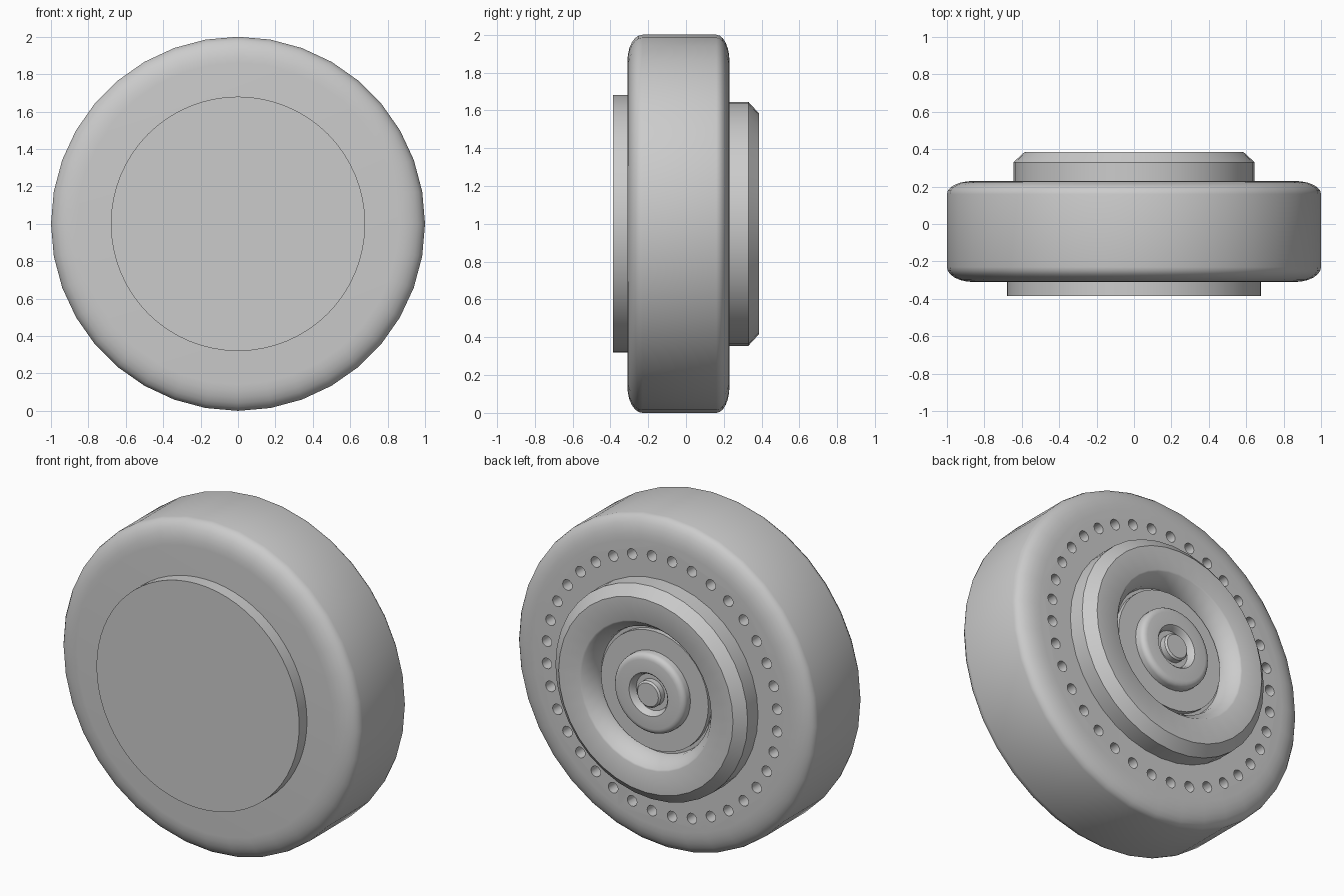
import bpy
import bmesh
import math
from mathutils import Matrix, Vector

cube = bpy.data.objects.get("Cube")
if cube:
    bpy.data.objects.remove(cube)

GREY = (0.6, 0.6, 0.6, 1.0)
mat = bpy.data.materials.new("plain_grey")
mat.use_nodes = True
mat.diffuse_color = GREY
mat.node_tree.nodes["Principled BSDF"].inputs["Base Color"].default_value = GREY
mat.node_tree.nodes["Principled BSDF"].inputs["Roughness"].default_value = 0.6


def finish(name, bm):
    """Turn a bmesh into a named object."""
    bmesh.ops.recalc_face_normals(bm, faces=bm.faces)
    mesh = bpy.data.meshes.new(name)
    bm.to_mesh(mesh)
    bm.free()
    obj = bpy.data.objects.new(name, mesh)
    bpy.context.collection.objects.link(obj)
    mesh.materials.append(mat)
    return obj


def activate(obj):
    bpy.ops.object.select_all(action='DESELECT')
    obj.select_set(True)
    bpy.context.view_layer.objects.active = obj


def smooth(obj):
    activate(obj)
    bpy.ops.object.shade_smooth_by_angle(angle=math.radians(30))


def lathe(name, profile, segments):
    """Revolve (radius, y) points about the wheel axis and cap both ends."""
    bm = bmesh.new()
    angles = [math.tau * i / segments for i in range(segments)]
    rings = [[bm.verts.new((r * math.cos(a), y, 1 + r * math.sin(a))) for a in angles]
             for r, y in profile]
    for low, high in zip(rings, rings[1:]):
        for i in range(segments):
            j = (i + 1) % segments
            bm.faces.new((low[i], low[j], high[j], high[i]))
    bm.faces.new(rings[0])
    bm.faces.new(rings[-1])
    return finish(name, bm)


def corner(r, y, dr, dy, steps=6):
    """Elliptical rounding from the flat face at y out to the full radius r."""
    points = []
    for i in range(steps + 1):
        t = math.pi / 2 * i / steps
        points.append((r - dr * (1 - math.sin(t)), y - dy * (1 - math.cos(t))))
    return points


# Main rounded drum
front_edge = corner(1.0, -0.31, 0.14, -0.08)
back_edge = corner(1.0, 0.23, 0.14, 0.07)
drum = lathe("drum_body", front_edge + back_edge[::-1], 36)

# Ring of blind holes in the back face
HOLES = 36
bm = bmesh.new()
for i in range(HOLES):
    a = math.tau * (i + 0.5) / HOLES
    place = Matrix.Translation(Vector((0.775 * math.cos(a), 0.02, 1 + 0.775 * math.sin(a))))
    bmesh.ops.create_cone(bm, cap_ends=True, segments=16, radius1=0.032, radius2=0.032,
                          depth=0.6, matrix=place @ Matrix.Rotation(math.pi / 2, 4, 'X'))
cutter = finish("hole_cutter", bm)
cutter.hide_render = True
cutter.location.y = 0.06
bpy.context.view_layer.update()
cut = drum.modifiers.new("holes", 'BOOLEAN')
cut.operation = 'DIFFERENCE'
cut.solver = 'EXACT'
cut.object = cutter
activate(drum)
bpy.ops.object.modifier_apply(modifier=cut.name)
bpy.data.objects.remove(cutter)
smooth(drum)

# Flat disc on the front
smooth(lathe("front_disc", [(0.68, -0.28), (0.68, -0.385)], 64))

# Chamfered back hub with a dished recess and a shallow groove
smooth(lathe("back_hub", [
    (0.645, 0.2), (0.645, 0.33), (0.585, 0.385), (0.445, 0.385),
    (0.435, 0.38), (0.385, 0.31), (0.38, 0.27), (0.36, 0.27), (0.36, 0.3)], 36))

# Raised rounded collar with a well in the middle
collar_edge = corner(0.24, 0.36, 0.035, 0.03, 4)
smooth(lathe("hub_collar", [(0.24, 0.29)] + collar_edge[::-1]
             + [(0.13, 0.36), (0.12, 0.35), (0.11, 0.32)], 36))

# Centre pin
smooth(lathe("centre_pin", [(0.08, 0.3), (0.08, 0.355), (0.07, 0.365)], 32))
